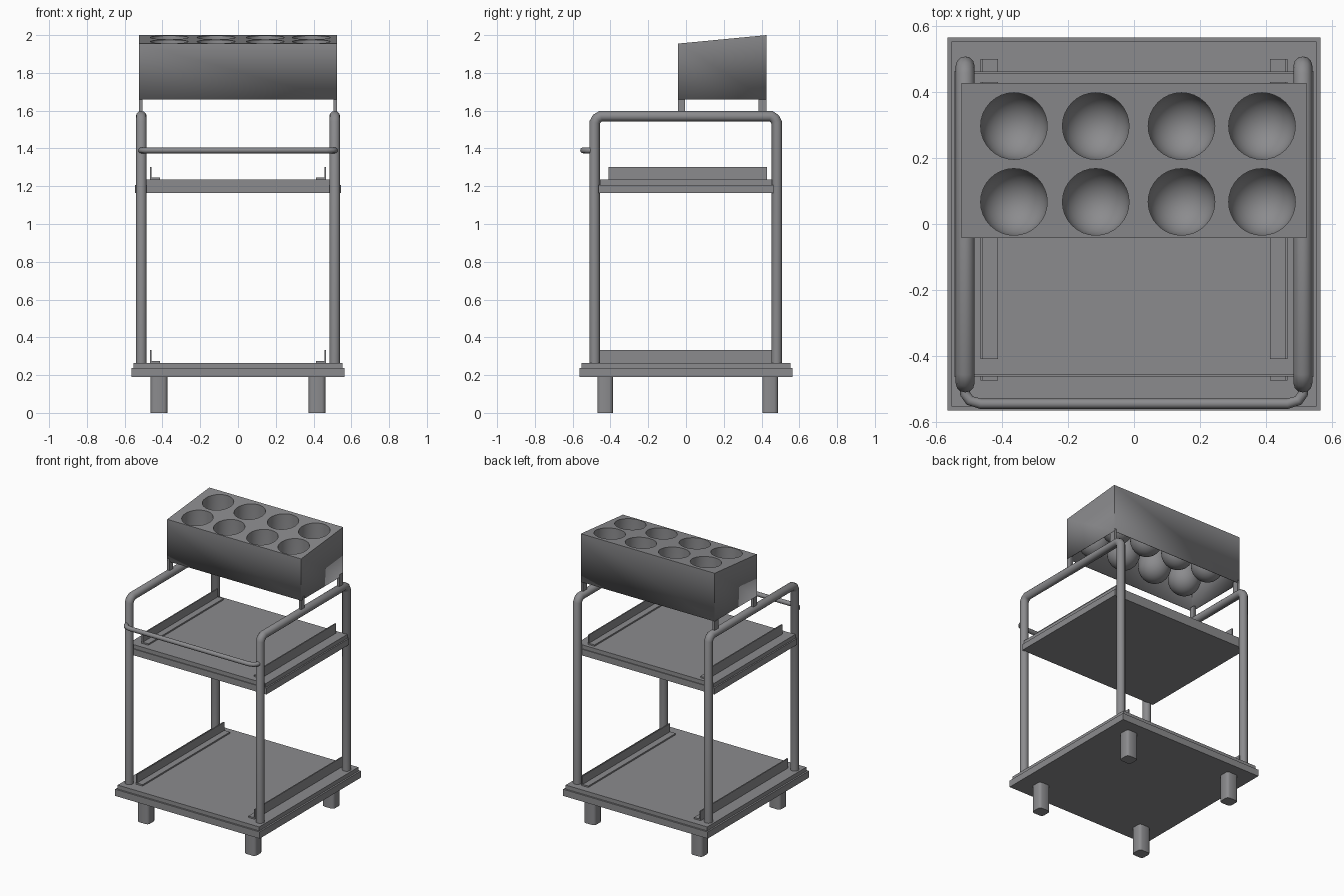
import bpy, bmesh, math

if "Cube" in bpy.data.objects:
    bpy.data.objects.remove(bpy.data.objects["Cube"])

# single grey metal
metal = bpy.data.materials.new("grey metal")
metal.diffuse_color = (0.26, 0.26, 0.27, 1)
metal.use_nodes = True
metal.node_tree.nodes["Principled BSDF"].inputs["Base Color"].default_value = metal.diffuse_color


def add_object(name, bm, angle=35):
    me = bpy.data.meshes.new(name)
    bm.to_mesh(me)
    bm.free()
    me.materials.append(metal)
    me.shade_smooth()
    me.set_sharp_from_angle(angle=math.radians(angle))
    ob = bpy.data.objects.new(name, me)
    bpy.context.collection.objects.link(ob)
    return ob


def add_box(bm, x0, x1, y0, y1, z0, z1):
    vs = bmesh.ops.create_cube(bm, size=1)["verts"]
    for v in vs:
        v.co = ((x0 + x1) / 2 + v.co.x * (x1 - x0),
                (y0 + y1) / 2 + v.co.y * (y1 - y0),
                (z0 + z1) / 2 + v.co.z * (z1 - z0))
    return vs


def boxes(name, *dims):
    bm = bmesh.new()
    for d in dims:
        add_box(bm, *d)
    return add_object(name, bm)


def tube(name, pts, r):
    cu = bpy.data.curves.new(name, 'CURVE')
    cu.dimensions = '3D'
    cu.bevel_depth = r
    cu.bevel_resolution = 4
    cu.use_fill_caps = True
    sp = cu.splines.new('POLY')
    sp.points.add(len(pts) - 1)
    for p, co in zip(sp.points, pts):
        p.co = (*co, 1)
    tmp = bpy.data.objects.new(name + "_path", cu)
    bpy.context.collection.objects.link(tmp)
    bpy.context.view_layer.update()
    me = bpy.data.meshes.new_from_object(
        tmp.evaluated_get(bpy.context.evaluated_depsgraph_get()))
    bpy.data.objects.remove(tmp)
    bm = bmesh.new()
    bm.from_mesh(me)
    bpy.data.meshes.remove(me)
    return add_object(name, bm, 50)


# stepped trays
boxes("base_tray", (-.565, .565, -.565, .565, .19, .237),
      (-.553, .553, -.553, .553, .237, .265))
boxes("middle_shelf", (-.545, .545, -.462, .462, 1.163, 1.207),
      (-.535, .535, -.456, .456, 1.207, 1.235))

# angle rails, feet and side frames, left and right
for side, s in (("left", -1), ("right", 1)):
    for level, z, y0, y1 in (("lower", .265, -.475, .5), ("upper", 1.235, -.41, .43)):
        a, b, c = s * .465, s * .457, s * .413
        boxes(f"{level}_{side}_rail",
              (min(a, b), max(a, b), y0, y1, z, z + .068),
              (min(a, c), max(a, c), y0, y1, z, z + .01))
    for end, y in (("front", -.428), ("back", .445)):
        bm = bmesh.new()
        x = s * .418
        add_box(bm, x - .044, x + .044, y - .041, y + .041, 0, .195)
        upright = [e for e in bm.edges if abs(e.verts[0].co.z - e.verts[1].co.z) > .1]
        bmesh.ops.bevel(bm, geom=upright, offset=.018, segments=2,
                        affect='EDGES', profile=.5)
        add_object(f"{end}_{side}_foot", bm, 50)
    x = s * .512
    tube(f"{side}_frame",
         [(x, -.483, .255), (x, -.483, 1.538), (x, -.472, 1.558), (x, -.45, 1.571),
          (x, .45, 1.571), (x, .469, 1.558), (x, .48, 1.538), (x, .48, .255)], .0285)

# push handle
half = [(.515, -.48), (.512, -.515), (.498, -.535), (.465, -.545)]
tube("push_handle", [(-x, y, 1.39) for x, y in half]
     + [(x, y, 1.39) for x, y in reversed(half)], .0155)

# holder box: sloped lid with eight cups, open underneath
X, Y0, Y1, FLOOR = .523, -.043, .427, 1.66


def lid_z(y):
    return 1.955 + (y - Y0) / (Y1 - Y0) * .045


bm = bmesh.new()
N = 32


def closed_loop(pts):
    vs = [bm.verts.new(p) for p in pts]
    es = [bm.edges.new((vs[i], vs[(i + 1) % len(vs)])) for i in range(len(vs))]
    return vs, es


def ring(cx, cy, r, z):
    return [(cx + r * math.cos(2 * math.pi * i / N),
             cy + r * math.sin(2 * math.pi * i / N), z) for i in range(N)]


def bridge(a, b):
    n = len(a)
    for i in range(n):
        j = (i + 1) % n
        bm.faces.new((a[i], a[j], b[j], b[i]))


corners, edges = closed_loop([(-X, Y0, 0), (X, Y0, 0), (X, Y1, 0), (-X, Y1, 0)])
cups = []
for cx in (-.364, -.116, .144, .388):
    for cy in (.067, .297):
        rim, es = closed_loop(ring(cx, cy, .101, 0))
        edges += es
        cups.append((cx, cy, rim))
bmesh.ops.triangle_fill(bm, edges=edges, use_beauty=True, normal=(0, 0, 1))
lid_faces = list(bm.faces)
for v in bm.verts:
    v.co.z = lid_z(v.co.y)
# walls
bridge(corners, [bm.verts.new((v.co.x, v.co.y, FLOOR)) for v in corners])
# rounded cups
for cx, cy, rim in cups:
    prev = rim
    for k in range(7):
        t = math.radians(k * 13)
        cur = [bm.verts.new(p) for p in
               ring(cx, cy, .101 * math.cos(t), 1.79 - .105 * math.sin(t))]
        bridge(prev, cur)
        prev = cur
    tip = bm.verts.new((cx, cy, 1.685))
    for i in range(N):
        bm.faces.new((prev[i], prev[(i + 1) % N], tip))
bmesh.ops.recalc_face_normals(bm, faces=bm.faces[:])
if sum(f.normal.z for f in lid_faces) < 0:
    bmesh.ops.reverse_faces(bm, faces=bm.faces[:])
holder = add_object("cup_holder_box", bm)
sheet = holder.modifiers.new("sheet", 'SOLIDIFY')
sheet.thickness = .005
sheet.offset = -1

# corner legs of the holder box
boxes("holder_legs", *[
    (min(s * .505, s * X), max(s * .505, s * X), y0, y1, 1.585, 1.68)
    for s in (-1, 1) for y0, y1 in ((Y0, -.005), (.385, Y1))])
